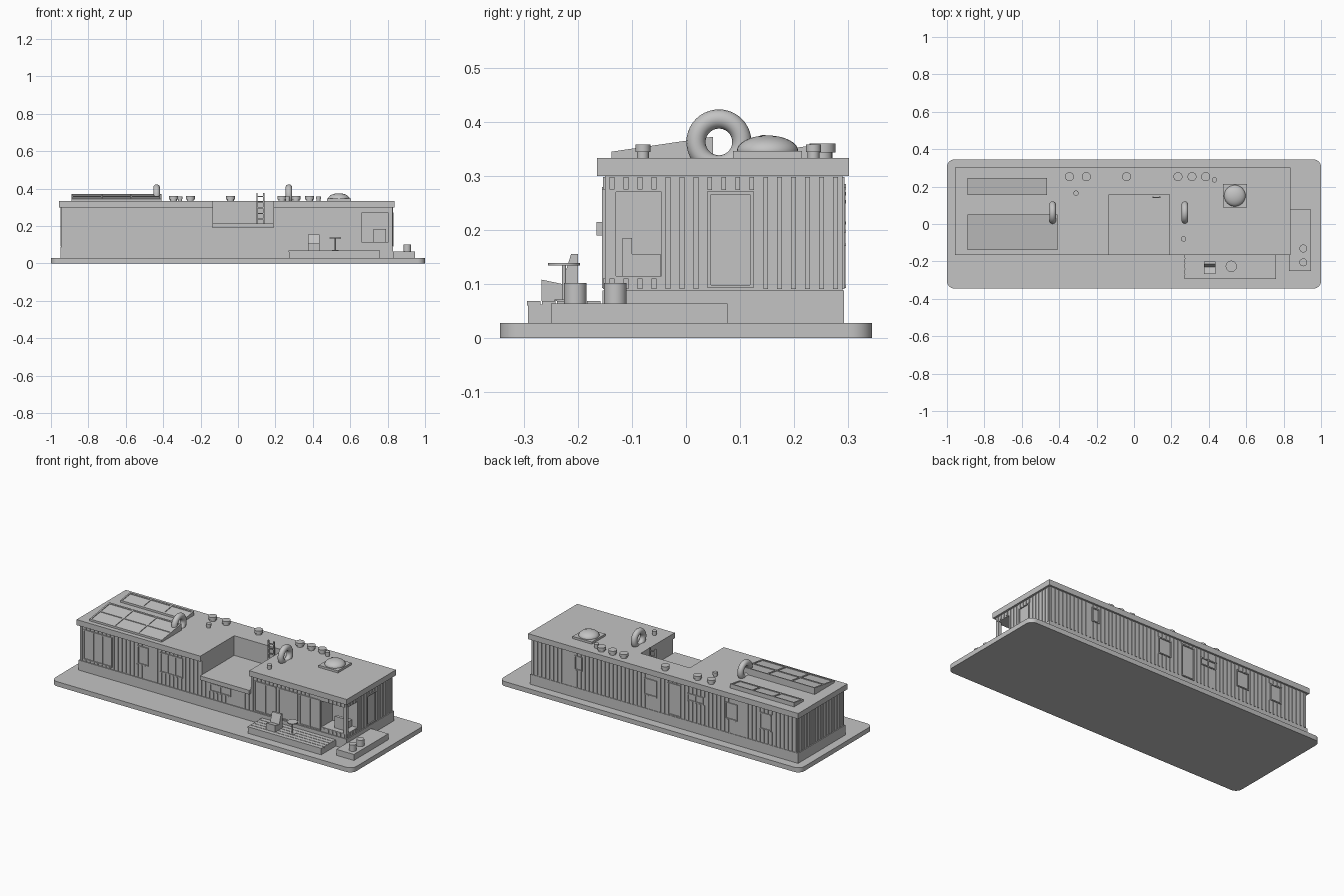
import bpy, bmesh, math
from mathutils import Matrix, Vector

cube = bpy.data.objects.get("Cube")
if cube:
    bpy.data.objects.remove(cube, do_unlink=True)

grey = bpy.data.materials.new("plain_grey")
grey.use_nodes = True
GREY = (0.55, 0.55, 0.55, 1)
grey.diffuse_color = GREY
grey.node_tree.nodes["Principled BSDF"].inputs["Base Color"].default_value = GREY


# ---------- helpers ----------
def finish(name, bm, smooth=False):
    bmesh.ops.recalc_face_normals(bm, faces=bm.faces)
    me = bpy.data.meshes.new(name)
    bm.to_mesh(me)
    bm.free()
    me.materials.append(grey)
    ob = bpy.data.objects.new(name, me)
    bpy.context.collection.objects.link(ob)
    if smooth:
        bpy.ops.object.select_all(action='DESELECT')
        ob.select_set(True)
        bpy.context.view_layer.objects.active = ob
        bpy.ops.object.shade_smooth_by_angle(angle=math.radians(40))
    return ob


def add_box(bm, x, y, z):
    size = Matrix.Diagonal((x[1] - x[0], y[1] - y[0], z[1] - z[0], 1))
    mid = Vector((sum(x) / 2, sum(y) / 2, sum(z) / 2))
    bmesh.ops.create_cube(bm, size=1, matrix=Matrix.Translation(mid) @ size)


def boxes(name, *parts):
    bm = bmesh.new()
    for p in parts:
        add_box(bm, *p)
    return finish(name, bm)


def add_prism(bm, yz, x):
    """Extrude a y-z outline along x."""
    face = bm.faces.new([bm.verts.new((x[0], y, z)) for y, z in yz])
    ext = bmesh.ops.extrude_face_region(bm, geom=[face])["geom"]
    moved = [v for v in ext if isinstance(v, bmesh.types.BMVert)]
    bmesh.ops.translate(bm, verts=moved, vec=(x[1] - x[0], 0, 0))


def add_cyl(bm, x, y, r, z, top=None):
    bmesh.ops.create_cone(bm, cap_ends=True, segments=24, radius1=r, radius2=top or r,
                          depth=z[1] - z[0], matrix=Matrix.Translation((x, y, sum(z) / 2)))


def cut(ob, *parts):
    for p in parts:
        tool = boxes("cutter", p)
        mod = ob.modifiers.new("cut", 'BOOLEAN')
        mod.operation, mod.object, mod.solver = 'DIFFERENCE', tool, 'EXACT'
        bpy.context.view_layer.objects.active = ob
        bpy.ops.object.modifier_apply(modifier=mod.name)
        bpy.data.objects.remove(tool, do_unlink=True)


# ---------- ground slab with rounded corners ----------
bm = bmesh.new()
add_box(bm, (-1, 1), (-.345, .345), (0, .028))
upright = [e for e in bm.edges if abs(e.verts[0].co.z - e.verts[1].co.z) > .01]
bmesh.ops.bevel(bm, geom=upright, offset=.04, segments=8, affect='EDGES', profile=.5)
finish("ground_slab", bm, True)

# ---------- house shell ----------
X, Y = (-.945, .825), (-.15, .29)
TERRACE = ((-.135, .19), (-.3, .157), (.2, .5))
boxes("plinth", ((-.95, .83), (-.155, .293), (.028, .088)))
walls = boxes("walls", (X, Y, (.088, .3)))
cut(walls, TERRACE,
    ((.66, .805), (-.3, -.045), (.115, .27)),
    ((.66, .95), (-.13, -.045), (.115, .27)))
roof = boxes("roof", ((-.957, .838), (-.165, .302), (.3, .333)))
cut(roof, TERRACE)
boxes("terrace_floor", ((-.135, .19), (-.166, .157), (.19, .215)))

# ---------- openings: (start, end, bottom, top, panes) on each wall ----------
OPENINGS = {
    "front": [(-.92, -.73, .1, .28, 3), (-.56, -.49, .17, .28, 1), (-.41, -.26, .16, .28, 3),
              (-.08, .06, .135, .183, 2), (.215, .36, .092, .275, 2),
              (.375, .505, .092, .275, 1), (.515, .655, .092, .275, 2)],
    "back": [(.486, .535, .195, .28, 1), (-.01, .075, .17, .27, 1), (-.17, -.083, .092, .285, 1),
             (-.32, -.215, .21, .255, 2), (-.545, -.465, .17, .27, 1), (-.77, -.695, .17, .27, 1)],
    "right": [(.04, .125, .092, .272, 1)],
    "left": [],
}
# regions that stay free of battens
BLANKS = {"front": [(-.14, .195, .187, .31), (.655, .808, .112, .273)],
          "right": [(-.133, -.042, .112, .273)]}
SIDES = {"front": (X, 1, Y[0], -1), "back": (X, 1, Y[1], 1),
         "left": (Y, 0, X[0], -1), "right": (Y, 0, X[1], 1)}


def wall_box(bm, side, a, z, depth):
    """Box lying on a wall; a is the range along the wall."""
    _, axis, face, out = SIDES[side]
    d = sorted((face - out * .002, face + out * depth))
    add_box(bm, *((a, d, z) if axis == 1 else (d, a, z)))


for side, holes in OPENINGS.items():
    # window and door frames with slim bars
    bm = bmesh.new()
    t = .006
    for a0, a1, z0, z1, panes in holes:
        for z in (z0, z1 - t):
            wall_box(bm, side, (a0, a1), (z, z + t), .006)
        for i in range(panes + 1):
            a = a0 + (a1 - a0 - t) * i / panes
            wall_box(bm, side, (a, a + t), (z0, z1), .0055)
    if holes:
        finish(side + "_window_frames", bm)
    # upright battens, broken where an opening is in the way
    bm = bmesh.new()
    lo, hi = SIDES[side][0]
    count = round((hi - lo) / .0263)
    blocks = [h[:4] for h in holes] + BLANKS.get(side, [])
    for i in range(count):
        a = lo + (i + .5) * (hi - lo) / count
        z = .091
        for _, _, z0, z1 in sorted((b for b in blocks if b[0] - .005 < a < b[1] + .005),
                                   key=lambda b: b[2]):
            if z0 - z > .008:
                wall_box(bm, side, (a - .0045, a + .0045), (z, z0 - .002), .004)
            z = z1 + .002
        if z < .29:
            wall_box(bm, side, (a - .0045, a + .0045), (z, .298), .004)
    finish(side + "_battens", bm)

# ---------- front deck with boards, side step ----------
boards = [((.27, .76), (-.295 + i * .028, -.27 + i * .028), (.06, .068)) for i in range(5)]
boxes("front_deck", ((.272, .758), (-.293, -.155), (.028, .062)), *boards)
boxes("side_step", ((.828, .945), (-.25, .077), (.028, .064)))

# ---------- outdoor and porch seats ----------
bm = bmesh.new()
add_prism(bm, [(-.268, .068), (-.268, .108), (-.23, .1), (-.213, .155), (-.2, .155), (-.2, .068)],
          (.375, .435))
finish("deck_chair", bm)
boxes("porch_seat", ((.725, .79), (-.118, -.047), (.115, .155)),
      ((.725, .79), (-.118, -.1), (.155, .185)))

bm = bmesh.new()
for r, z in ((.03, (.134, .139)), (.004, (.07, .135)), (.018, (.068, .071))):
    add_cyl(bm, .52, -.226, r, z)
finish("deck_table", bm, True)

bm = bmesh.new()
for y in (-.205, -.131):
    add_cyl(bm, .905, y, .021, (.064, .102))
finish("planters", bm, True)

# ---------- ladder from terrace to roof ----------
rungs = [((.1, .14), (.14, .145), (.235 + i * .03, .241 + i * .03)) for i in range(5)]
rails = [((x, x + .007), (.138, .147), (.215, .376)) for x in (.098, .135)]
boxes("ladder", *rails, *rungs)


# ---------- tilted solar panels ----------
def solar_panel(name, x, y, rows, cols):
    bm = bmesh.new()
    top = lambda v: .345 + .147 * (v - y[0])
    t = .009
    add_prism(bm, [(y[0], .333), (y[0], top(y[0]) - .004), (y[1], top(y[1]) - .004), (y[1], .333)], x)

    def bar(xr, y0, y1):
        add_prism(bm, [(y0, top(y0) - .005), (y0, top(y0)), (y1, top(y1)), (y1, top(y1) - .005)], xr)
    for i in range(rows + 1):
        v = y[0] + (y[1] - y[0] - t) * i / rows
        bar(x, v, v + t)
    for i in range(cols + 1):
        u = x[0] + (x[1] - x[0] - t) * i / cols
        bar((u, u + t), *y)
    finish(name, bm)


solar_panel("front_solar_panel", (-.89, -.41), (-.138, .05), 2, 3)
solar_panel("back_solar_panel", (-.89, -.465), (.155, .245), 1, 3)

# ---------- roof vents ----------
bm = bmesh.new()
for x in (-.345, -.255, -.04, .235, .31, .383):
    add_cyl(bm, x, .253, .018, (.33, .345))
    add_cyl(bm, x, .253, .024, (.343, .36))
for x, y in ((.43, .236), (-.31, .165), (.265, -.08)):
    add_cyl(bm, x, y, .011, (.33, .346))
    add_cyl(bm, x, y, .014, (.344, .358))
finish("roof_vents", bm, True)

# ---------- ring sculptures standing on the roof ----------
for side, x in (("right", -.435), ("left", .272)):
    bpy.ops.mesh.primitive_torus_add(location=(x, .061, .363), rotation=(0, math.pi / 2, 0),
                                     major_radius=.0425, minor_radius=.0178,
                                     major_segments=40, minor_segments=16)
    ring = bpy.context.object
    ring.name = side + "_roof_ring"
    ring.data.materials.append(grey)
    bpy.ops.object.shade_smooth()

# ---------- domed skylight ----------
boxes("skylight_curb", ((.475, .603), (.087, .215), (.333, .346)))
bm = bmesh.new()
bmesh.ops.create_uvsphere(bm, u_segments=32, v_segments=16, radius=1, matrix=Matrix.Translation(
    (.539, .151, .346)) @ Matrix.Diagonal((.057, .057, .029, 1)))
finish("skylight_dome", bm, True)
